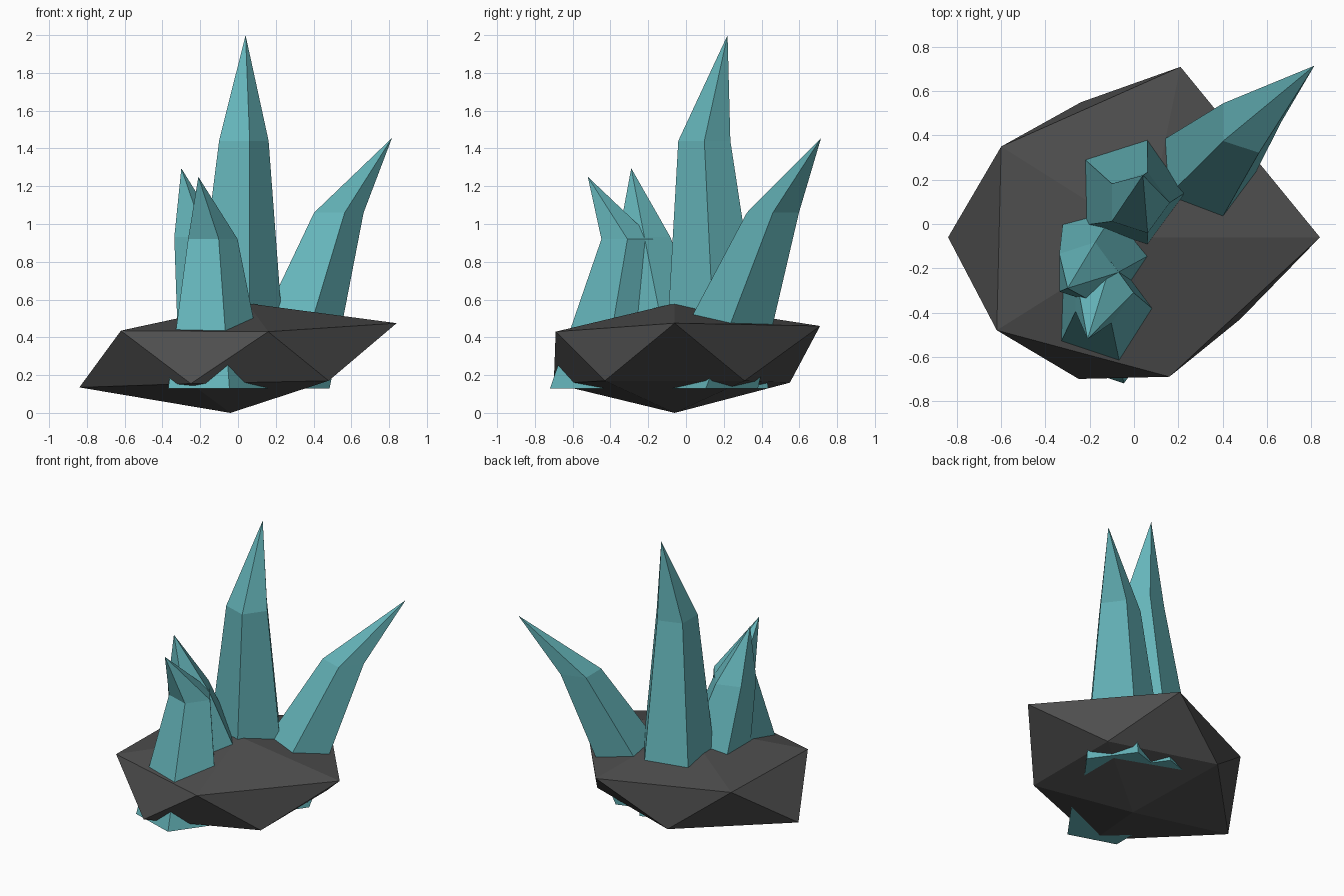
import bpy, bmesh, math
from mathutils import Vector

if "Cube" in bpy.data.objects:
    bpy.data.objects.remove(bpy.data.objects["Cube"])


def material(name, rgb):
    m = bpy.data.materials.new(name)
    m.diffuse_color = (*rgb, 1.0)
    m.use_nodes = True
    m.node_tree.nodes["Principled BSDF"].inputs["Base Color"].default_value = m.diffuse_color
    return m


def finish(name, bm, mat):
    bmesh.ops.recalc_face_normals(bm, faces=bm.faces[:])
    mesh = bpy.data.meshes.new(name)
    bm.to_mesh(mesh)
    bm.free()
    mesh.materials.append(mat)
    obj = bpy.data.objects.new(name, mesh)
    bpy.context.collection.objects.link(obj)


ROCK = material("charcoal stone", (0.075, 0.075, 0.075))
TEAL = material("teal crystal", (0.13, 0.46, 0.49))

# Rock: 20-sided icosphere with its rings pulled out of shape
LOWER = [(0.48, 0.31, 0.17), (-0.24, 0.55, 0.16), (-0.84, -0.06, 0.135),
         (-0.25, -0.70, 0.155), (0.48, -0.43, 0.17)]
UPPER = [(0.84, -0.06, 0.475), (0.21, 0.71, 0.46), (-0.60, 0.35, 0.44),
         (-0.62, -0.48, 0.435), (0.16, -0.69, 0.43)]
POINTS = [(-0.04, -0.06, 0.0)] + LOWER + UPPER + [(0.05, -0.06, 0.58)]

bm = bmesh.new()
bmesh.ops.create_icosphere(bm, subdivisions=1, radius=1)


def ring_order(v):
    angle = (math.atan2(v.co.y, v.co.x) + 0.1) % math.tau
    return (round(v.co.z, 1), angle)


for v, p in zip(sorted(bm.verts, key=ring_order), POINTS):
    v.co = Vector(p)
finish("rock", bm, ROCK)


# Crystals: five-sided tapered shaft, leaning, with an off-centre point
def crystal(name, base, shoulder, tip):
    bm = bmesh.new()
    rings = []
    for (x, y, z), r in ((base, 0.29), (shoulder, 0.145)):
        rings.append([bm.verts.new((x + r * math.cos(i * math.tau / 5),
                                    y + r * math.sin(i * math.tau / 5), z))
                      for i in range(5)])
    low, high = rings
    top = bm.verts.new(tip)
    bm.faces.new(low[::-1])
    for i in range(5):
        j = (i + 1) % 5
        bm.faces.new((low[i], low[j], high[j], high[i]))
        bm.faces.new((high[i], high[j], top))
    finish(name, bm, TEAL)


crystal("tall_crystal", (-0.03, 0.16, 0.13), (0.017, 0.097, 1.44), (0.04, 0.22, 2.0))
crystal("leaning_crystal", (0.195, 0.105, 0.13), (0.52, 0.46, 1.06), (0.815, 0.715, 1.455))
crystal("front_crystal", (-0.135, -0.444, 0.13), (-0.147, -0.31, 0.92), (-0.21, -0.52, 1.25))
crystal("small_crystal", (-0.075, -0.06, 0.13), (-0.22, -0.22, 0.93), (-0.30, -0.29, 1.295))
